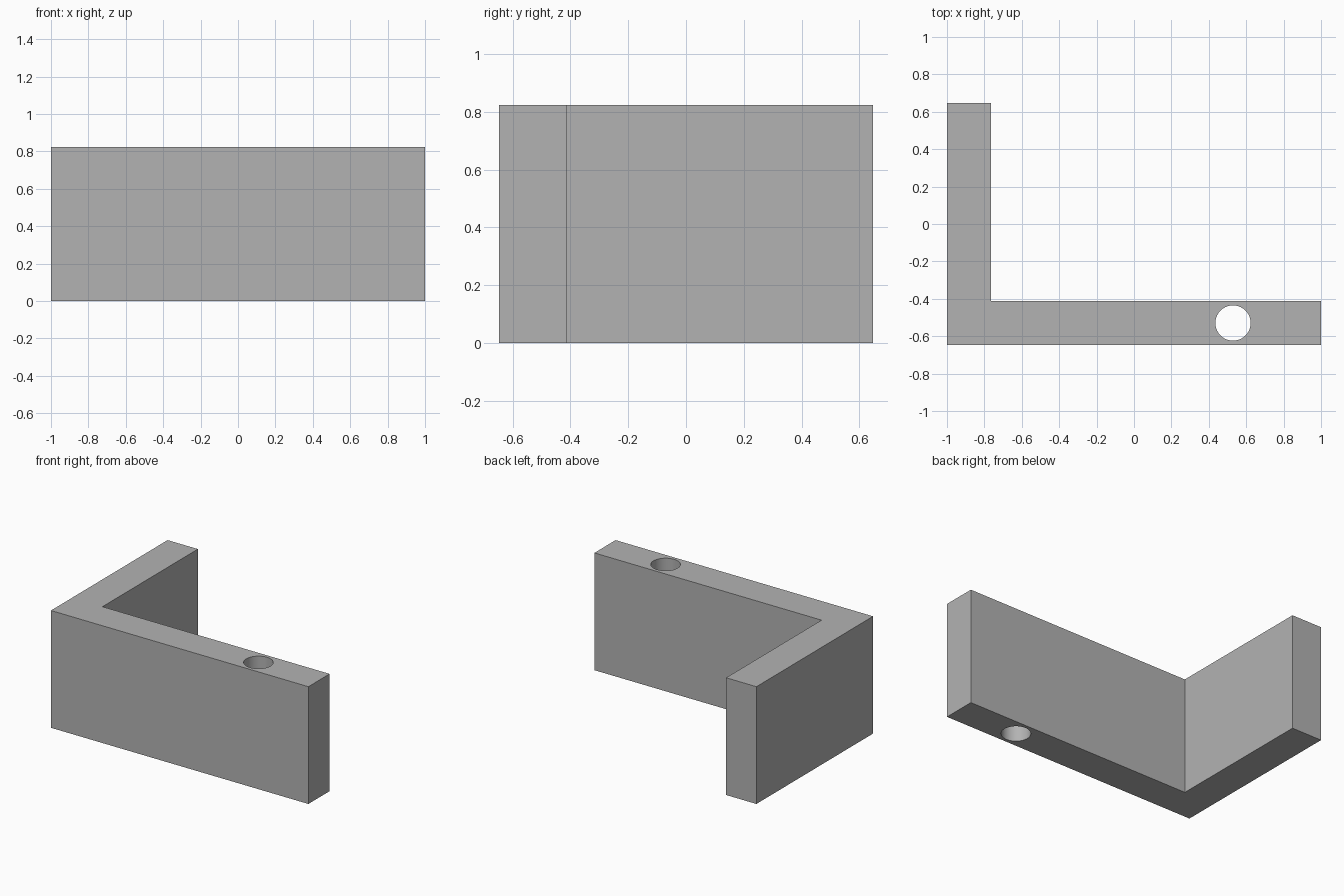
import bpy
import bmesh
import math

cube = bpy.data.objects.get("Cube")
if cube:
    bpy.data.objects.remove(cube, do_unlink=True)

U = 2 / 17                      # module: the bracket is 17 x 11 x 7 units
LENGTH, DEPTH, HEIGHT, WALL = 17 * U, 11 * U, 7 * U, 2 * U
X, Y = LENGTH / 2, DEPTH / 2

grey = bpy.data.materials.new("plain grey")
grey.use_nodes = True
colour = (0.45, 0.45, 0.45, 1)
grey.diffuse_color = colour
grey.node_tree.nodes["Principled BSDF"].inputs["Base Color"].default_value = colour

# L-shaped profile extruded upward
profile = [(-X, -Y), (X, -Y), (X, -Y + WALL),
           (-X + WALL, -Y + WALL), (-X + WALL, Y), (-X, Y)]
bm = bmesh.new()
base = bm.faces.new([bm.verts.new((x, y, 0)) for x, y in profile])
top = bmesh.ops.extrude_face_region(bm, geom=[base])["geom"]
bmesh.ops.translate(bm, vec=(0, 0, HEIGHT),
                    verts=[g for g in top if isinstance(g, bmesh.types.BMVert)])
bmesh.ops.recalc_face_normals(bm, faces=bm.faces)
mesh = bpy.data.meshes.new("corner_bracket")
bm.to_mesh(mesh)
bm.free()
mesh.materials.append(grey)
bracket = bpy.data.objects.new("corner_bracket", mesh)
bpy.context.collection.objects.link(bracket)

# Round hole drilled through the long arm from top to bottom
bpy.ops.mesh.primitive_cylinder_add(
    vertices=64, radius=0.8 * U, depth=HEIGHT * 2,
    location=(4.5 * U, -Y + WALL / 2, HEIGHT / 2))
cutter = bpy.context.object
cutter.name = "hole_cutter"
cutter.hide_render = True
cutter.data.materials.append(grey)

drill = bracket.modifiers.new("drill_hole", 'BOOLEAN')
drill.operation = 'DIFFERENCE'
drill.solver = 'EXACT'
drill.object = cutter

bpy.ops.object.select_all(action='DESELECT')
bracket.select_set(True)
bpy.context.view_layer.objects.active = bracket
bpy.ops.object.modifier_apply(modifier=drill.name)
bpy.data.objects.remove(cutter, do_unlink=True)

# Smooth hole wall, crisp edges elsewhere
bpy.ops.object.shade_smooth_by_angle(angle=math.radians(30))
